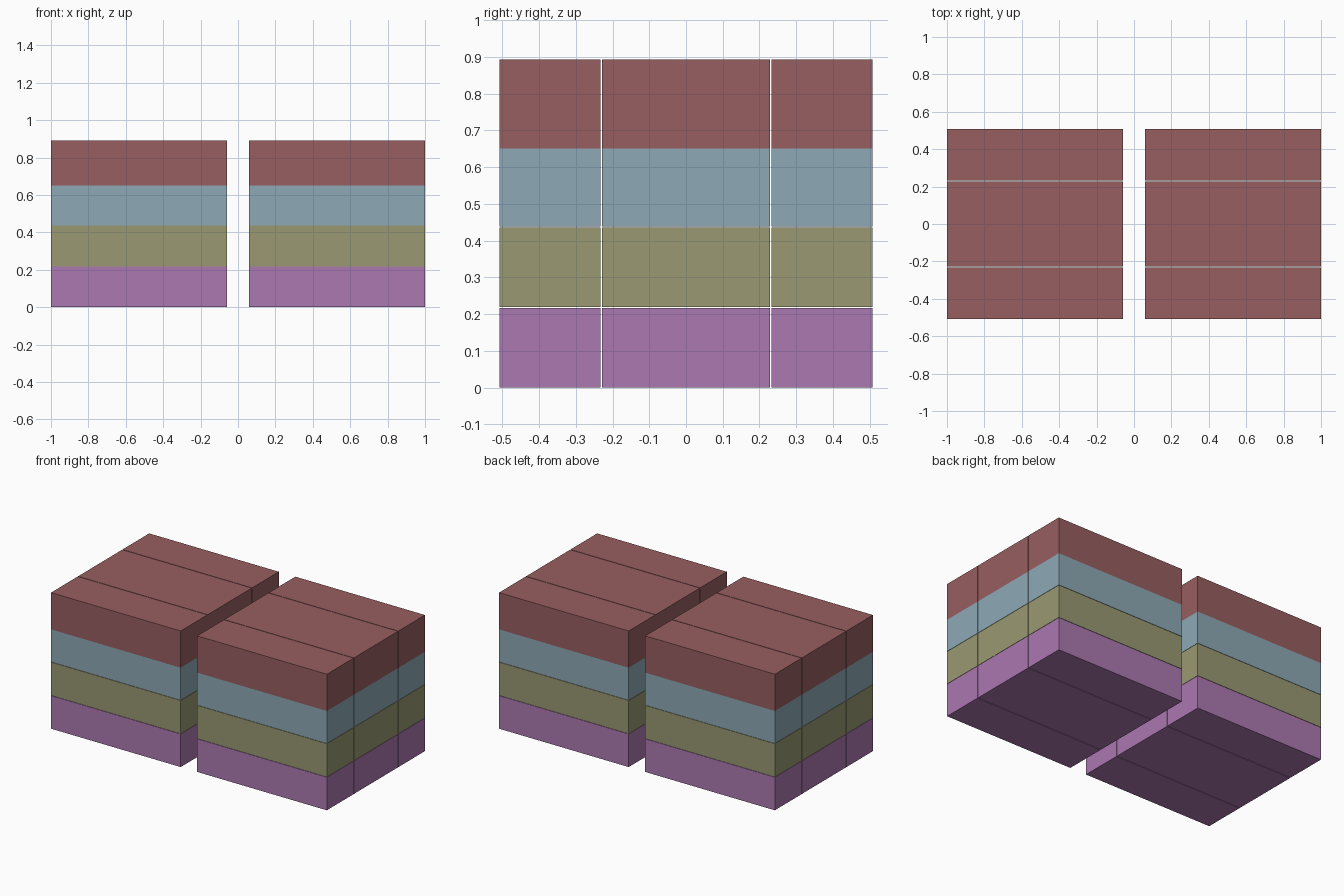
import bpy

if "Cube" in bpy.data.objects:
    bpy.data.objects.remove(bpy.data.objects["Cube"])


def material(name, rgb):
    m = bpy.data.materials.new(name)
    m.diffuse_color = (*[(c / 255) ** 2.2 for c in rgb], 1)
    m.use_nodes = True
    m.node_tree.nodes["Principled BSDF"].inputs["Base Color"].default_value = m.diffuse_color
    return m


def box(name, x, y, z, mat):
    bpy.ops.mesh.primitive_cube_add(
        size=1, location=(sum(x) / 2, sum(y) / 2, sum(z) / 2))
    o = bpy.context.object
    o.name = name
    o.scale = (x[1] - x[0], y[1] - y[0], z[1] - z[0])
    bpy.ops.object.transform_apply(location=False, rotation=False, scale=True)
    o.data.materials.append(mat)


# Stacked layers: name, height range, colour
layers = [
    ("bottom_layer", (0.0, 0.2165), (170, 120, 175)),
    ("lower_layer", (0.2185, 0.436), (152, 152, 115)),
    ("upper_layer", (0.438, 0.651), (140, 167, 180)),
    ("top_layer", (0.651, 0.892), (150, 95, 97)),
]
# Two stacks side by side, each split into three rows from front to back
columns = {"left": (-1.0, -0.06), "right": (0.06, 1.0)}
rows = {"front": (-0.508, -0.232), "middle": (-0.228, 0.228), "back": (0.232, 0.508)}

for layer, z, rgb in layers:
    mat = material(layer + "_colour", rgb)
    for side, x in columns.items():
        for row, y in rows.items():
            box(f"{side}_{row}_{layer}", x, y, z, mat)
